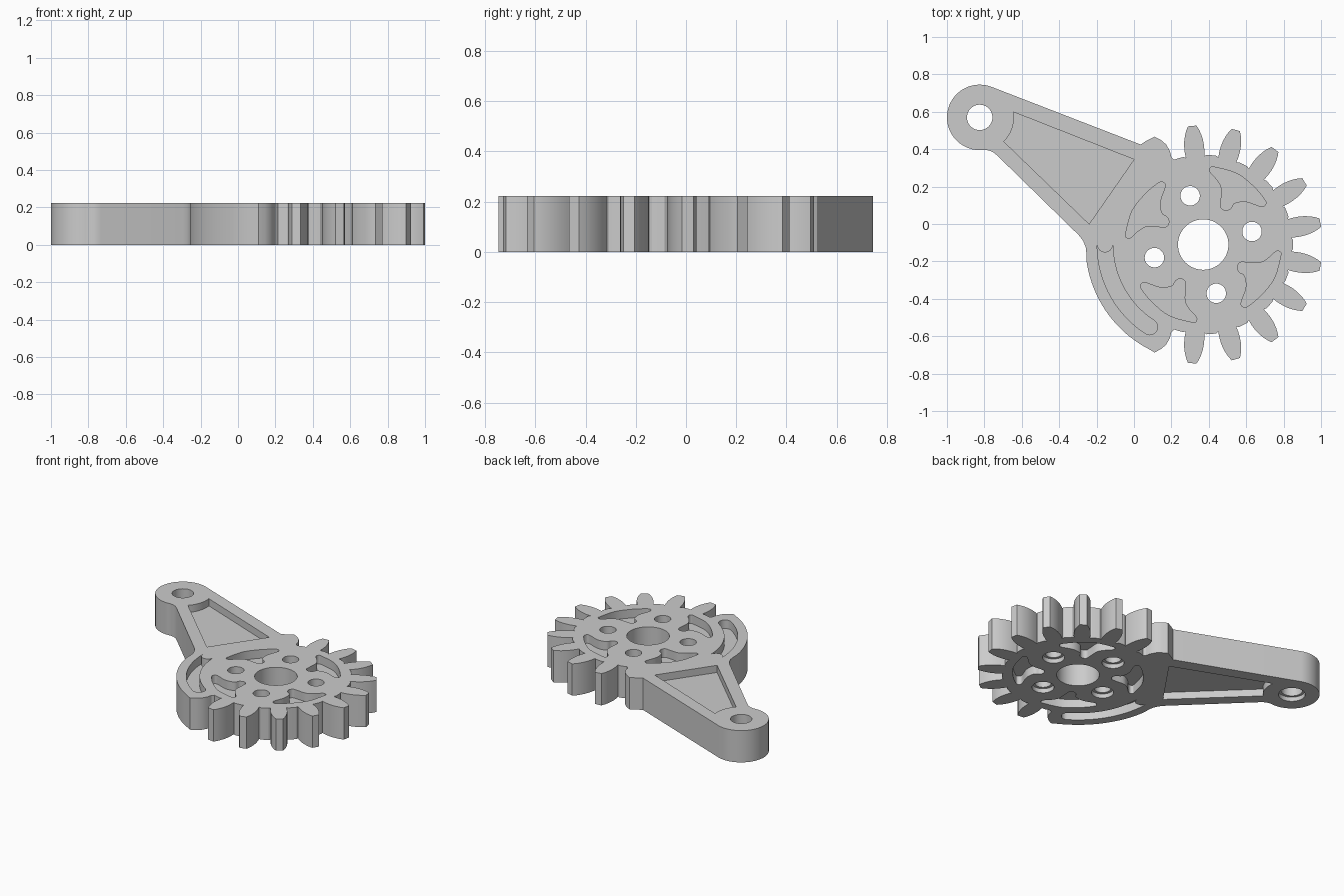
import bpy, bmesh
from math import sin, cos, radians, pi
from mathutils import Vector

if "Cube" in bpy.data.objects:
    bpy.data.objects.remove(bpy.data.objects["Cube"])

CX, CY = 0.37, -0.11      # gear axis
AX, AY = -0.825, 0.57     # arm eye axis
H = 0.222                 # thickness
PITCH = 360 / 17


def arc(cx, cy, r, a0, a1, n):
    return [(cx + r * cos(radians(a0 + (a1 - a0) * i / n)),
             cy + r * sin(radians(a0 + (a1 - a0) * i / n))) for i in range(n + 1)]


def circle(cx, cy, r, n=40):
    return arc(cx, cy, r, 0, 360, n)[:-1]


def gear_point(angle, r, side=0.0):
    a = radians(angle)
    return (CX + r * cos(a) - side * sin(a), CY + r * sin(a) + side * cos(a))


def smooth_loop(pts, n=4):
    """Closed Catmull-Rom curve through the points."""
    out, m = [], len(pts)
    for i in range(m):
        p0, p1, p2, p3 = (Vector(pts[(i + k - 1) % m]) for k in range(4))
        for j in range(n):
            t = j / n
            p = 0.5 * (2 * p1 + (p2 - p0) * t + (2 * p0 - 5 * p1 + 4 * p2 - p3) * t * t
                       + (3 * p1 - p0 - 3 * p2 + p3) * t ** 3)
            out.append((p.x, p.y))
    return out


def prisms(name, items):
    """One mesh object from (profile, bottom, top) prisms."""
    bm = bmesh.new()
    for pts, z0, z1 in items:
        lo = [bm.verts.new((x, y, z0)) for x, y in pts]
        hi = [bm.verts.new((x, y, z1)) for x, y in pts]
        bm.faces.new(lo[::-1])
        bm.faces.new(hi)
        for i in range(len(pts)):
            j = (i + 1) % len(pts)
            bm.faces.new((lo[i], lo[j], hi[j], hi[i]))
    bmesh.ops.recalc_face_normals(bm, faces=bm.faces)
    me = bpy.data.meshes.new(name)
    bm.to_mesh(me)
    bm.free()
    ob = bpy.data.objects.new(name, me)
    bpy.context.collection.objects.link(ob)
    return ob


# Outline: ten teeth with root lands between them
tooth = [(0.47, 0.050), (0.50, 0.053), (0.53, 0.053), (0.56, 0.050),
         (0.59, 0.043), (0.615, 0.034), (0.637, 0.023)]
outline = []
for k in range(10):
    a = (k - 4.5) * PITCH
    outline += [gear_point(a - PITCH / 2 + d, 0.48) for d in (-3, 0, 3)]
    outline += [gear_point(a, r, -w) for r, w in tooth]
    outline += [gear_point(a, r, w) for r, w in tooth[::-1]]
outline += [gear_point(5 * PITCH + d, 0.48) for d in (-3, 0, 3)]

# Outline: upper shoulder, arm with round eye, lower flank and shoulder
shoulder = [(-0.17, 0.468), (-0.178, 0.50), (-0.198, 0.535), (-0.225, 0.558), (-0.26, 0.577)]
outline += [(CX + x, CY + y) for x, y in shoulder]
outline += [(0.07, 0.447), (0.035, 0.425)]
outline += arc(AX, AY, 0.175, 69, 278, 40)
outline += [(-0.775, 0.393), (-0.752, 0.383), (-0.73, 0.365), (-0.295, -0.06),
            (-0.272, -0.09), (-0.258, -0.125), (-0.254, -0.16)]
outline += arc(CX, CY, 0.63, 188, 243, 20)
outline += [(CX + x, CY - y) for x, y in shoulder[::-1]]
body = prisms("gear_lever", [(outline, 0, H)])

# Through holes: bore, four bolt holes, arm eye
bolts = [gear_point(15 + 90 * k, 0.27) for k in range(4)]
through = [(circle(CX, CY, 0.135, 56), -0.1, 0.4), (circle(AX, AY, 0.068), -0.1, 0.4)]
through += [(circle(x, y, 0.052), -0.1, 0.4) for x, y in bolts]

# Pockets sunk into both faces, leaving a web
fin = [(0.04, 0.413), (0.065, 0.413), (0.18, 0.38), (0.27, 0.31), (0.33, 0.238),
       (0.332, 0.213), (0.31, 0.203), (0.23, 0.230), (0.168, 0.222), (0.147, 0.193),
       (0.12, 0.183), (0.096, 0.197), (0.095, 0.23), (0.098, 0.30), (0.075, 0.345),
       (0.037, 0.388)]
fin = smooth_loop(fin)
slot_end = gear_point(237, 0.525)
slot = (arc(CX, CY, 0.567, 180, 237, 24) + arc(*slot_end, 0.042, 237, 417, 12)[1:-1]
        + arc(CX, CY, 0.483, 237, 180, 24)
        + arc(CX - 0.525, CY, 0.042, 0, -180, 12)[1:-1])
panel = [(0.0, 0.345)] + arc(AX, AY, 0.183, 9, -45, 12) + [(-0.24, 0.0)]
shapes = [(slot, 0.06), (panel, 0.05)]
for k in range(4):
    c, s = round(cos(k * pi / 2)), round(sin(k * pi / 2))
    shapes.append(([(CX + c * x - s * y, CY + s * x + c * y) for x, y in fin], 0.06))
pockets = []
for pts, d in shapes:
    pockets += [(pts, -0.1, d), (pts, H - d, 0.4)]

# Shallow counterbores on the underside
pockets += [(circle(x, y, 0.07), -0.1, 0.03) for x, y in bolts]
pockets.append((circle(AX, AY, 0.085), -0.1, 0.03))

# Cut everything out of the body
bpy.context.view_layer.objects.active = body
for name, items in (("hole_cutter", through), ("pocket_cutter", pockets)):
    cutter = prisms(name, items)
    cutter.hide_render = True
    mod = body.modifiers.new(name, 'BOOLEAN')
    mod.operation, mod.solver, mod.object = 'DIFFERENCE', 'EXACT', cutter
    bpy.ops.object.modifier_apply(modifier=mod.name)
    bpy.data.objects.remove(cutter)

body.select_set(True)
bpy.ops.object.shade_smooth_by_angle(angle=radians(30))
